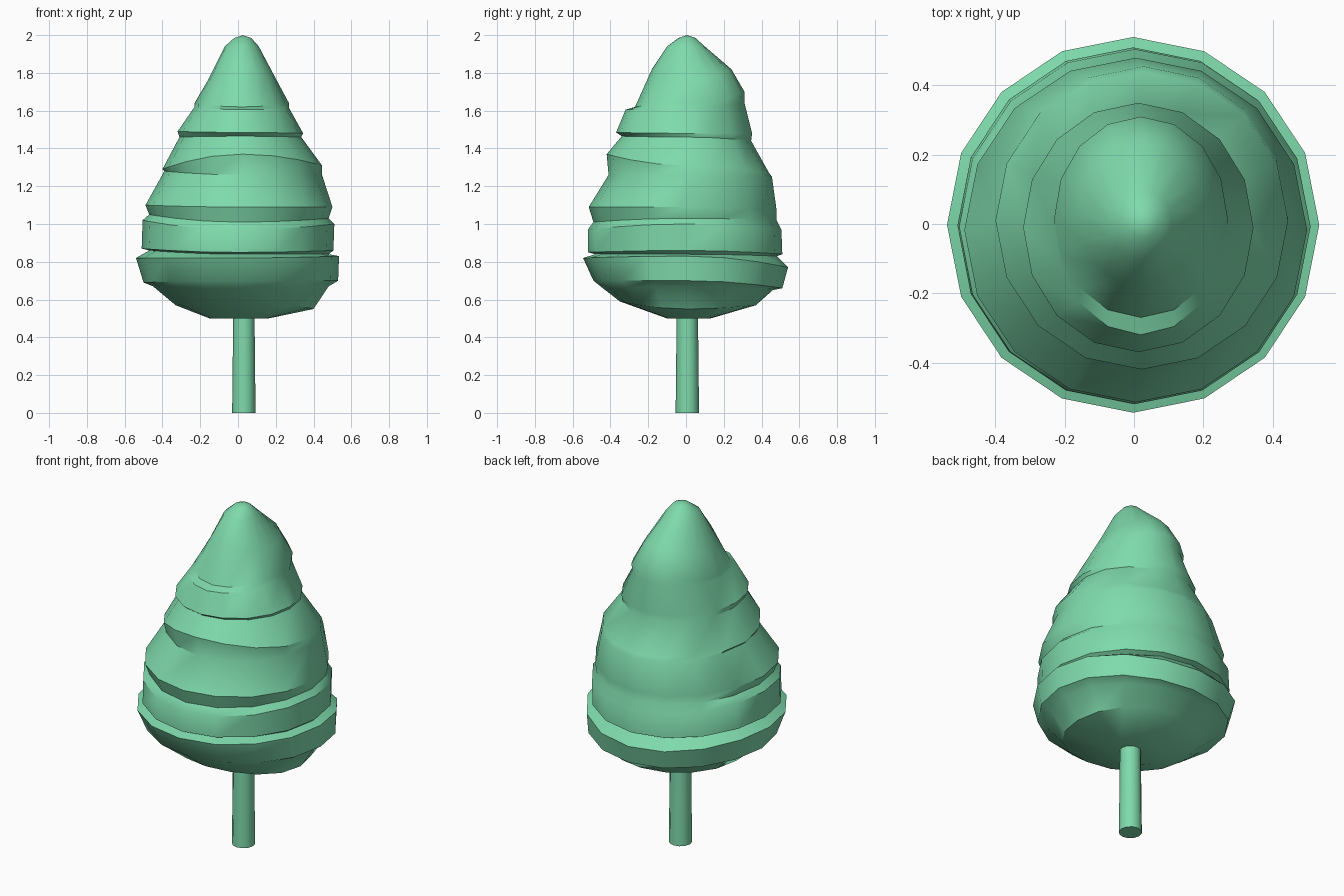
import bpy, bmesh, math

if "Cube" in bpy.data.objects:
    bpy.data.objects.remove(bpy.data.objects["Cube"])

SIDES = 16
green = bpy.data.materials.new("soft green")
green.diffuse_color = (0.21, 0.70, 0.41, 1)
green.use_nodes = True
green.node_tree.nodes["Principled BSDF"].inputs["Base Color"].default_value = green.diffuse_color

# Foliage rings: left x, right x, front y, back y, then height at left, right, front, back
RINGS = [
    (-.15, .16, -.10, .13, .50, .50, .50, .50),
    (-.33, .40, -.35, .37, .57, .55, .59, .57),
    (-.45, .48, -.44, .46, .67, .67, .66, .65),
    (-.50, .53, -.49, .51, .69, .70, .70, .66),
    (-.54, .535, -.545, .54, .82, .83, .82, .77),
    (-.47, .48, -.48, .48, .86, .84, .84, .83),
    (-.51, .505, -.52, .51, .87, .86, .85, .84),
    (-.505, .51, -.52, .505, 1.02, 1.00, .97, .97),
    (-.47, .48, -.49, .48, 1.05, 1.03, 1.01, 1.02),
    (-.49, .50, -.515, .48, 1.10, 1.09, 1.09, 1.07),
    (-.39, .445, -.41, .455, 1.28, 1.26, 1.26, 1.25),
    (-.40, .445, -.42, .44, 1.29, 1.31, 1.37, 1.27),
    (-.31, .335, -.34, .345, 1.46, 1.46, 1.465, 1.44),
    (-.32, .345, -.37, .35, 1.49, 1.48, 1.485, 1.48),
    (-.23, .27, -.32, .31, 1.62, 1.615, 1.605, 1.64),
    (-.23, .27, -.27, .31, 1.64, 1.64, 1.62, 1.70),
    (-.16, .20, -.18, .24, 1.76, 1.77, 1.82, 1.82),
    (-.07, .11, -.10, .10, 1.94, 1.94, 1.94, 1.94),
]


def add_ring(bm, xl, xr, yf, yb, zl, zr, zf, zb):
    """One ring whose radius, centre and height vary smoothly between its four sides."""
    cx, cy, verts = (xl + xr) / 2, (yf + yb) / 2, []
    for i in range(SIDES):
        a = 2 * math.pi * i / SIDES
        c, s = math.cos(a), math.sin(a)
        z = c * c * (zr if c > 0 else zl) + s * s * (zb if s > 0 else zf)
        verts.append(bm.verts.new((cx + c * (xr - xl) / 2, cy + s * (yb - yf) / 2, z)))
    return verts


def finish(bm, name):
    bmesh.ops.recalc_face_normals(bm, faces=bm.faces)
    mesh = bpy.data.meshes.new(name)
    bm.to_mesh(mesh)
    bm.free()
    mesh.materials.append(green)
    ob = bpy.data.objects.new(name, mesh)
    bpy.context.collection.objects.link(ob)
    bpy.ops.object.select_all(action='DESELECT')
    bpy.context.view_layer.objects.active = ob
    ob.select_set(True)
    bpy.ops.object.shade_smooth_by_angle(angle=math.radians(38))


# Foliage: stacked rings closed with a bottom cap and a rounded tip
bm = bmesh.new()
loops = [add_ring(bm, *r) for r in RINGS]
loops.append(add_ring(bm, -.02, .07, -.04, .05, 1.985, 1.985, 1.985, 1.985))
for lo, hi in zip(loops, loops[1:]):
    for i in range(SIDES):
        j = (i + 1) % SIDES
        bm.faces.new((lo[i], lo[j], hi[j], hi[i]))
bm.faces.new(loops[0])
tip = bm.verts.new((.025, .005, 2.0))
for i in range(SIDES):
    bm.faces.new((loops[-1][i], loops[-1][(i + 1) % SIDES], tip))
finish(bm, "foliage")

# Trunk: slightly tapered post
bm = bmesh.new()
bmesh.ops.create_cone(bm, cap_ends=True, segments=12, radius1=.062, radius2=.056, depth=.56)
bmesh.ops.translate(bm, verts=bm.verts, vec=(.031, .007, .28))
finish(bm, "trunk")
